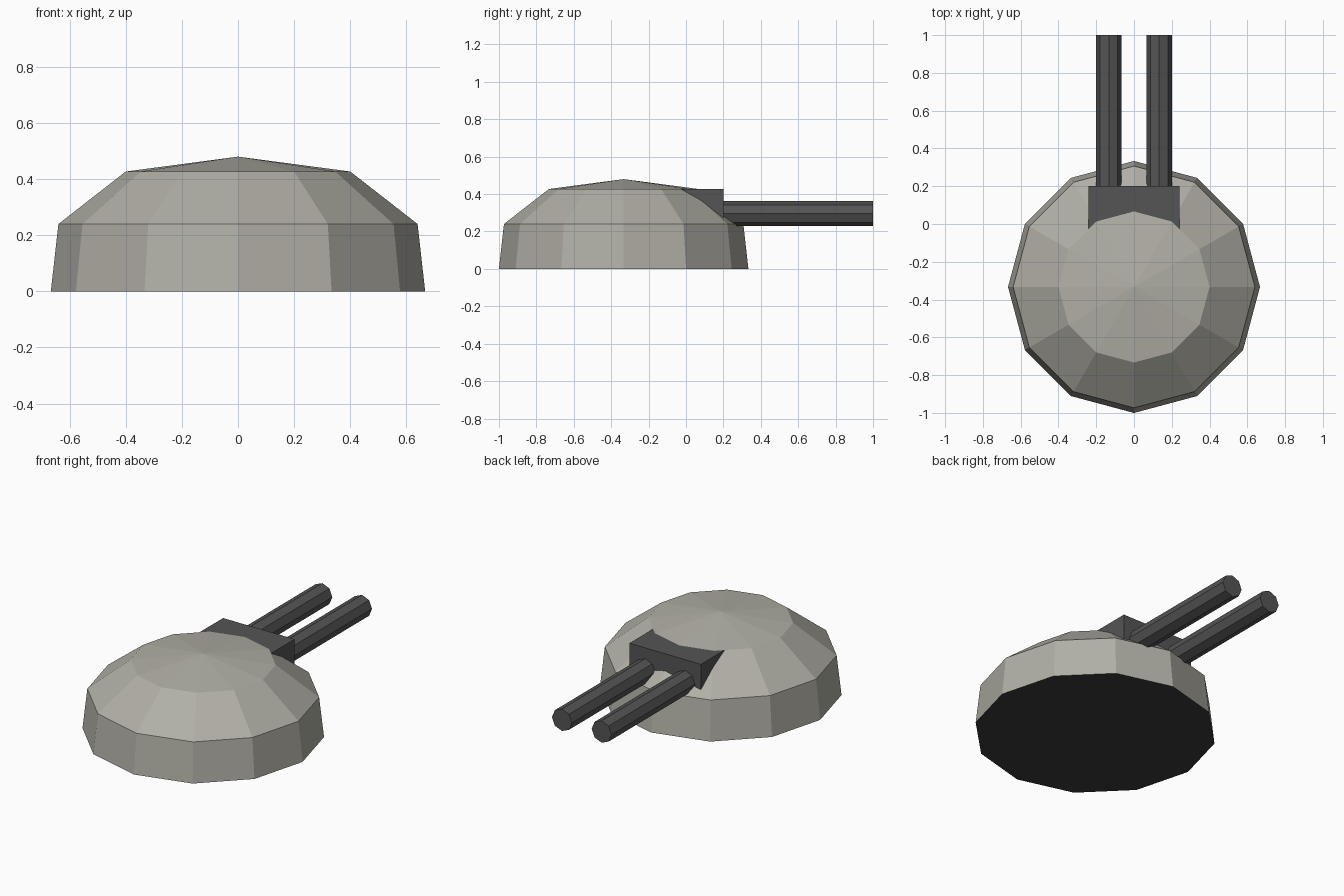
import bpy, bmesh, math
from mathutils import Matrix, Vector

if "Cube" in bpy.data.objects:
    bpy.data.objects.remove(bpy.data.objects["Cube"])

def material(name, rgb):
    m = bpy.data.materials.new(name)
    m.diffuse_color = (*rgb, 1)
    m.use_nodes = True
    m.node_tree.nodes["Principled BSDF"].inputs["Base Color"].default_value = m.diffuse_color
    return m

stone = material("warm grey concrete", (0.44, 0.43, 0.38))
metal = material("dark gun metal", (0.09, 0.09, 0.09))
under = material("dark underside", (0.045, 0.045, 0.045))

def finish(name, bm, *mats):
    bmesh.ops.recalc_face_normals(bm, faces=bm.faces)
    me = bpy.data.meshes.new(name)
    bm.to_mesh(me)
    bm.free()
    for m in mats:
        me.materials.append(m)
    ob = bpy.data.objects.new(name, me)
    bpy.context.collection.objects.link(ob)
    return ob

# Twelve-sided dome lofted from radius/height rings
bm = bmesh.new()
N, CY = 12, -1 / 3
rings = []
for r, z in ((0.667, 0), (0.64, 0.24), (0.4, 0.427)):
    rings.append([bm.verts.new((r * math.cos(2 * math.pi * i / N),
                                CY + r * math.sin(2 * math.pi * i / N), z)) for i in range(N)])
apex = bm.verts.new((0, CY, 0.48))
for i in range(N):
    j = (i + 1) % N
    for a, b in zip(rings, rings[1:]):
        bm.faces.new((a[i], a[j], b[j], b[i]))
    bm.faces.new((rings[-1][i], rings[-1][j], apex))
bm.faces.new(rings[0][::-1]).material_index = 1
finish("dome", bm, stone, under)

# Gun housing block set into the dome
bm = bmesh.new()
bmesh.ops.create_cube(bm, size=1, matrix=Matrix.Translation((0, 0.05, 0.3335))
                      @ Matrix.Diagonal((0.48, 0.3, 0.187, 1)))
finish("gun_housing", bm, metal)

# Pair of eight-sided barrels
for side, x in (("left", -0.1333), ("right", 0.1333)):
    bm = bmesh.new()
    bmesh.ops.create_cone(bm, cap_ends=True, segments=8, radius1=0.0667, radius2=0.0667, depth=0.9,
                          matrix=Matrix.Translation((x, 0.55, 0.295)) @ Matrix.Rotation(math.pi / 2, 4, 'X'))
    finish(side + "_barrel", bm, metal)
